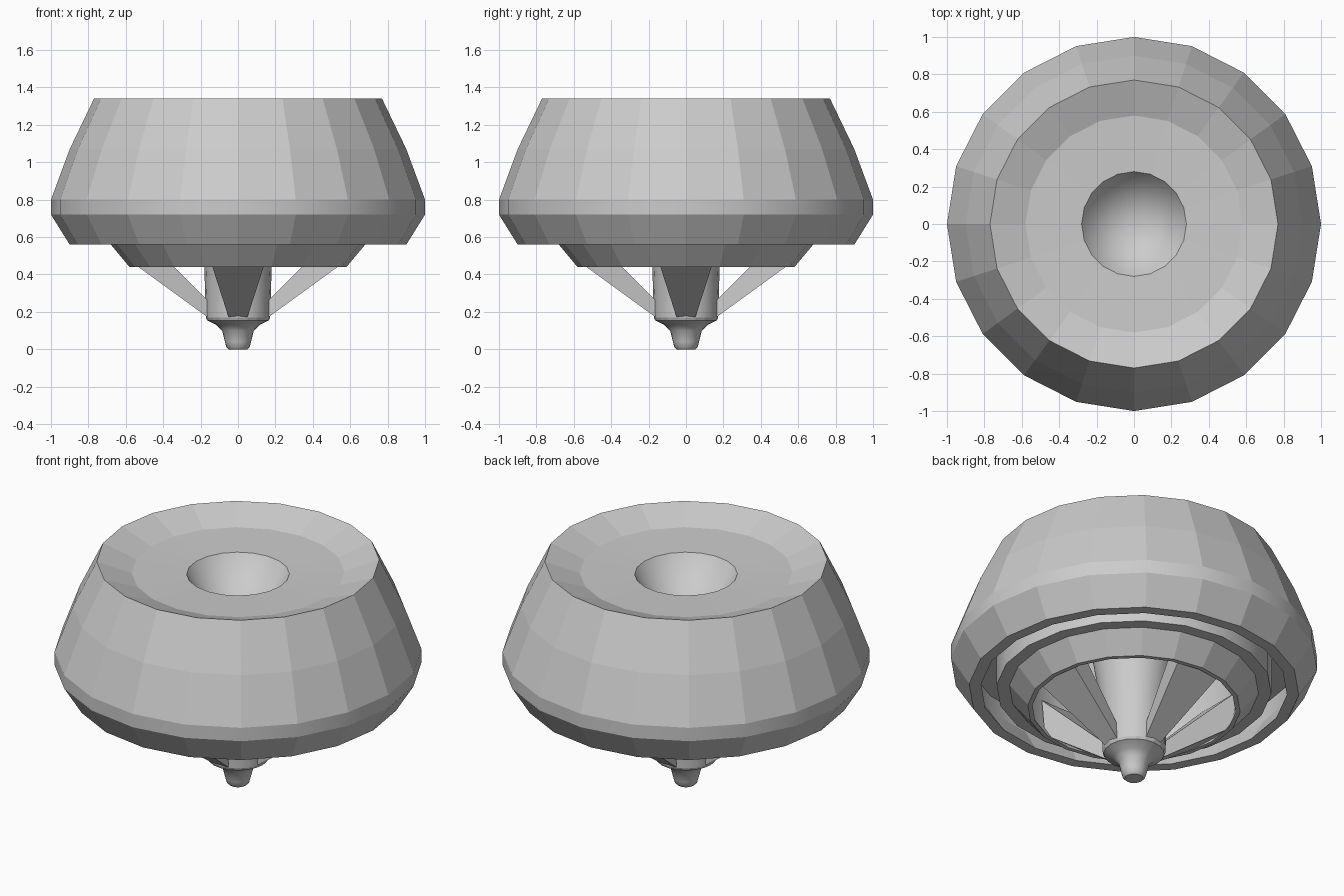
import bpy, bmesh
from math import sin, cos, pi
from mathutils import Matrix

if "Cube" in bpy.data.objects:
    bpy.data.objects.remove(bpy.data.objects["Cube"])

SIDES = 20


def finish(name, bm, recalc=True):
    if recalc:
        bmesh.ops.recalc_face_normals(bm, faces=bm.faces)
    mesh = bpy.data.meshes.new(name)
    bm.to_mesh(mesh)
    bm.free()
    obj = bpy.data.objects.new(name, mesh)
    bpy.context.collection.objects.link(obj)
    return obj


def lathe(name, profile, smooth=()):
    """Revolve (radius, z) points; 'smooth' lists the segments shaded smooth."""
    bm = bmesh.new()
    rings = []
    for r, z in profile:
        if r == 0:
            rings.append([bm.verts.new((0, 0, z))] * SIDES)
        else:
            rings.append([bm.verts.new((r * cos(2 * pi * i / SIDES),
                                        r * sin(2 * pi * i / SIDES), z))
                          for i in range(SIDES)])
    for s, (a, b) in enumerate(zip(rings, rings[1:])):
        for i in range(SIDES):
            j = (i + 1) % SIDES
            corners = list(dict.fromkeys((a[i], a[j], b[j], b[i])))
            bm.faces.new(corners).smooth = s in smooth
    return finish(name, bm)


# Finger pit, dished top, faceted outer wall, lower lip, gap, collar and hollow underside
lathe("top_body", [
    (0, 0.86), (0.28, 1.26), (0.58, 1.27), (0.77, 1.34),
    (0.90, 1.07), (1.0, 0.80), (1.0, 0.72), (0.90, 0.56),
    (0.835, 0.56), (0.92, 0.70), (0.92, 0.80), (0.75, 0.80),
    (0.75, 0.56), (0.68, 0.56), (0.58, 0.44), (0.555, 0.44),
    (0.63, 0.56), (0.63, 1.10), (0, 1.10 - 0.30)], smooth=(0, 5, 9, 11, 16))

# Flared central column
lathe("column", [(0.27, 1.0), (0.21, 0.64), (0.18, 0.44), (0.172, 0.17)],
      smooth=(0, 1, 2))

# Pointed foot
lathe("tip", [(0.172, 0.17), (0.165, 0.155), (0.115, 0.13), (0.085, 0.10),
              (0.07, 0.04), (0.062, 0.012), (0.05, 0.0), (0, 0.0)],
      smooth=(1, 2, 3, 4, 5))

# Four tapered struts, each widening outward into the collar
side = [(0.14, 0.155, 0.045), (0.58, 0.475, 0.148),
        (0.60, 0.70, 0.152), (0.14, 0.24, 0.045)]
bm = bmesh.new()
for k in range(4):
    turn = Matrix.Rotation(k * pi / 2, 3, 'Z')
    left, right = [], []
    for r, z, w in side:
        for row, sign in ((left, 1), (right, -1)):
            v = bm.verts.new((r, sign * w, z))
            v.co = turn @ v.co
            row.append(v)
    bm.faces.new(left)
    bm.faces.new(right[::-1])
    for i in range(4):
        j = (i + 1) % 4
        bm.faces.new((left[j], left[i], right[i], right[j]))
finish("struts", bm)
